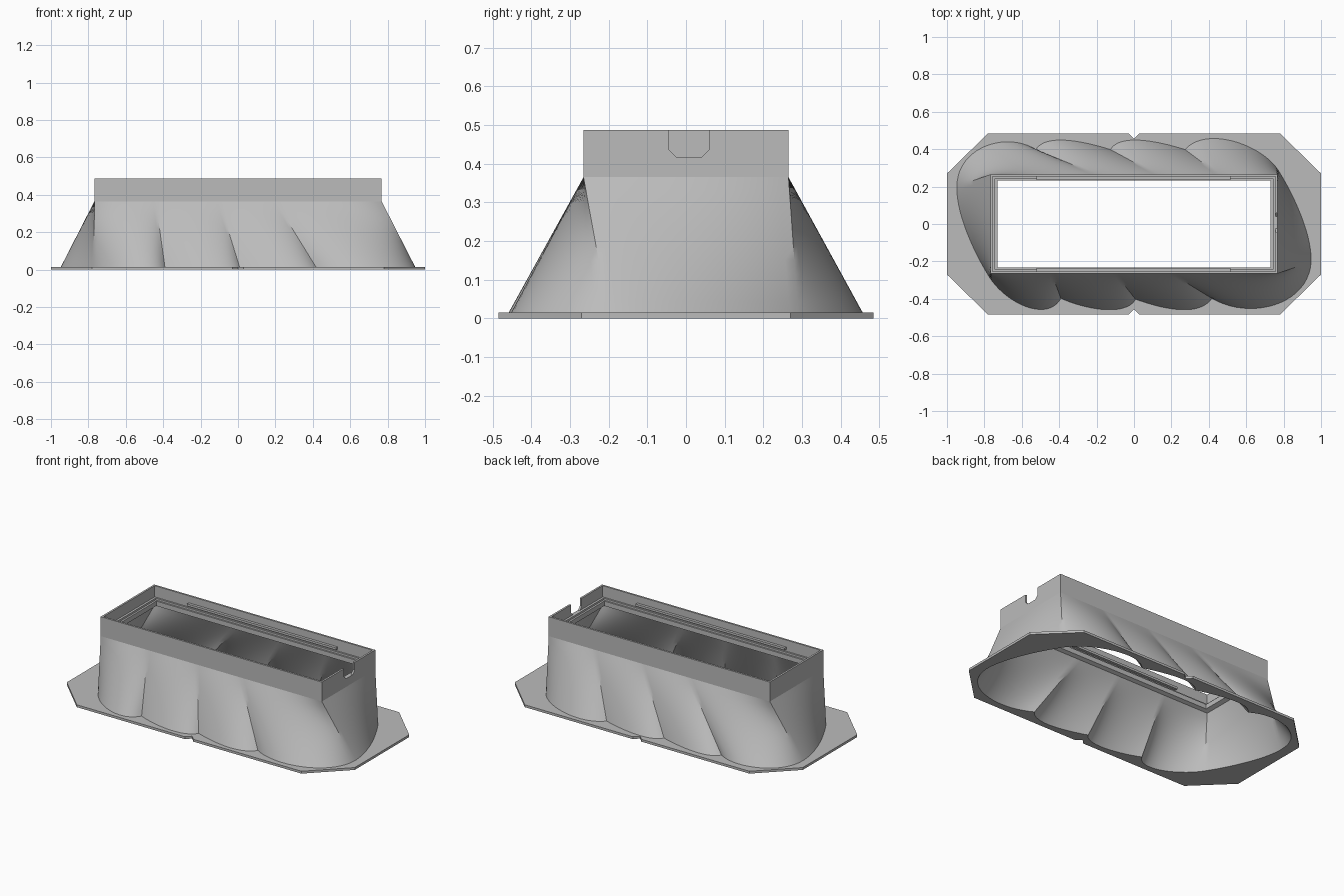
import bpy
import bmesh
from mathutils import Vector
from mathutils.geometry import interpolate_bezier

cube = bpy.data.objects.get("Cube")
if cube:
    bpy.data.objects.remove(cube)

grey = bpy.data.materials.new("plain grey")
grey.use_nodes = True
colour = (0.5, 0.5, 0.5, 1)
grey.diffuse_color = colour
grey.node_tree.nodes["Principled BSDF"].inputs["Base Color"].default_value = colour

HX, HY = 0.768, 0.265       # half size of the collar
PLATE, NECK, LEDGE, TOP = 0.015, 0.365, 0.417, 0.487
WALL = 0.012


def finish(name, bm, smooth=False):
    bmesh.ops.recalc_face_normals(bm, faces=bm.faces)
    mesh = bpy.data.meshes.new(name)
    bm.to_mesh(mesh)
    bm.free()
    mesh.materials.append(grey)
    ob = bpy.data.objects.new(name, mesh)
    bpy.context.collection.objects.link(ob)
    if smooth:
        bpy.ops.object.select_all(action="DESELECT")
        ob.select_set(True)
        bpy.context.view_layer.objects.active = ob
        bpy.ops.object.shade_smooth_by_angle(angle=0.5)
    return ob


def prism(name, points, shift):
    """Extrude a flat outline along a vector."""
    bm = bmesh.new()
    face = bm.faces.new([bm.verts.new(p) for p in points])
    new = bmesh.ops.extrude_face_region(bm, geom=[face])["geom"]
    bmesh.ops.translate(bm, vec=shift,
                        verts=[v for v in new if isinstance(v, bmesh.types.BMVert)])
    return finish(name, bm)


def rings(name, loops, closed=True, smooth=False):
    """Join equal loops of points with quads."""
    bm = bmesh.new()
    rows = [[bm.verts.new(p) for p in loop] for loop in loops]
    n = len(rows[0])
    pairs = list(zip(rows, rows[1:])) + ([(rows[-1], rows[0])] if closed else [])
    for a, b in pairs:
        for i in range(n):
            j = (i + 1) % n
            bm.faces.new((a[i], a[j], b[j], b[i]))
    return finish(name, bm, smooth)


def rect(hx, hy, z):
    return [(-hx, -hy, z), (hx, -hy, z), (hx, hy, z), (-hx, hy, z)]


# Scalloped foot: two handles and end of each curve, then where it ends on the neck
lobes = [
    ((-.68, -.43), (-.46, -.53), (-.39, -.40), (-.44, -HY)),
    ((-.26, -.46), (-.04, -.50), (.01, -.405), (-.10, -HY)),
    ((.15, -.455), (.35, -.505), (.42, -.40), (.20, -HY)),
    ((.62, -.52), (.94, -.44), (.95, -.20), (HX, -HY)),
    ((.955, -.06), (.86, .15), (.77, .29), (HX, HY)),
    ((.68, .43), (.38, .53), (.27, .40), (.45, HY)),
    ((.13, .445), (-.08, .49), (-.13, .40), (.12, HY)),
    ((-.27, .445), (-.48, .49), (-.53, .40), (-.20, HY)),
    ((-.68, .50), (-.95, .42), (-.95, .20), (-HX, HY)),
    ((-.955, .06), (-.86, -.15), (-.77, -.29), (-HX, -HY)),
]
STEPS = 20
foot, neck = [], []
start, edge = Vector(lobes[-1][2]), Vector(lobes[-1][3])
for h1, h2, end, edge_end in lobes:
    curve = interpolate_bezier(start.to_3d(), Vector(h1).to_3d(),
                               Vector(h2).to_3d(), Vector(end).to_3d(), STEPS + 1)
    for i in range(STEPS):
        foot.append(curve[i].to_2d())
        neck.append(edge.lerp(Vector(edge_end), i / STEPS))
    start, edge = Vector(end), Vector(edge_end)


def inner_foot(p):
    return Vector((p.x * 0.985, p.y * 0.97))


def inner_neck(p):
    return Vector((p.x * (HX - WALL) / HX, p.y * (HY - WALL) / HY))


def loft(low, high, z0, z1, rows=10):
    out = []
    for r in range(rows + 1):
        t = r / rows
        out.append([(*a.lerp(b, t), z0 + (z1 - z0) * t) for a, b in zip(low, high)])
    return out


# Flared shell with outer and inner skin
inner_low = [inner_foot(p) for p in foot]
inner_high = [inner_neck(p) for p in neck]
outer = loft(foot, neck, PLATE * 0.6, NECK)
inner = loft(inner_low, inner_high, 0, NECK)
rings("flared_shell", outer + inner[::-1], smooth=True)

# Base plate with clipped corners, a small notch front and back, and the scalloped hole
side = [(1, -.27), (1, .27), (.78, .485), (.03, .485), (0, .455), (-.03, .485), (-.78, .485)]
outline = side + [(-1, .27), (-1, -.27)] + [(-x, -y) for x, y in side[2:]]
bm = bmesh.new()
edges = []
for loop in (outline, inner_low):
    vs = [bm.verts.new((p[0], p[1], 0)) for p in loop]
    edges += [bm.edges.new((vs[i - 1], vs[i])) for i in range(len(vs))]
bmesh.ops.triangle_fill(bm, edges=edges, use_beauty=True, use_dissolve=False)
new = bmesh.ops.extrude_face_region(bm, geom=bm.faces[:])["geom"]
bmesh.ops.translate(bm, vec=(0, 0, PLATE),
                    verts=[v for v in new if isinstance(v, bmesh.types.BMVert)])
finish("base_plate", bm)

# Collar: three plain walls, then the end wall with its cable notch
ix, iy = HX - WALL, HY - WALL
prism("collar_walls",
      [(x, y, NECK) for x, y in ((ix, -HY), (-HX, -HY), (-HX, HY), (ix, HY),
                                 (ix, iy), (-ix, iy), (-ix, -iy), (ix, -iy))],
      (0, 0, TOP - NECK))
notch = [(.06, TOP), (.06, .437), (.04, LEDGE), (-.025, LEDGE), (-.045, .437), (-.045, TOP)]
prism("collar_notched_end",
      [(ix, y, z) for y, z in [(-HY, NECK), (HY, NECK), (HY, TOP)] + notch + [(-HY, TOP)]],
      (WALL, 0, 0))

# Stepped ledge inside the collar
lx, ly = 0.73, 0.232
rings("inner_ledge", [rect(ix, iy, NECK), rect(ix, iy, LEDGE), rect(lx + .012, ly + .01, LEDGE),
                      rect(lx + .012, ly + .01, LEDGE - .012), rect(lx, ly, LEDGE - .012),
                      rect(lx, ly, NECK + .01)])

# Retaining strips along the long inner walls
for name, s in (("front_strip", -1), ("back_strip", 1)):
    prism(name, [(x, s * y, LEDGE + .012) for x, y in
                 ((-.52, iy), (.515, iy), (.515, ly + .004), (-.52, ly + .004))], (0, 0, .014))
